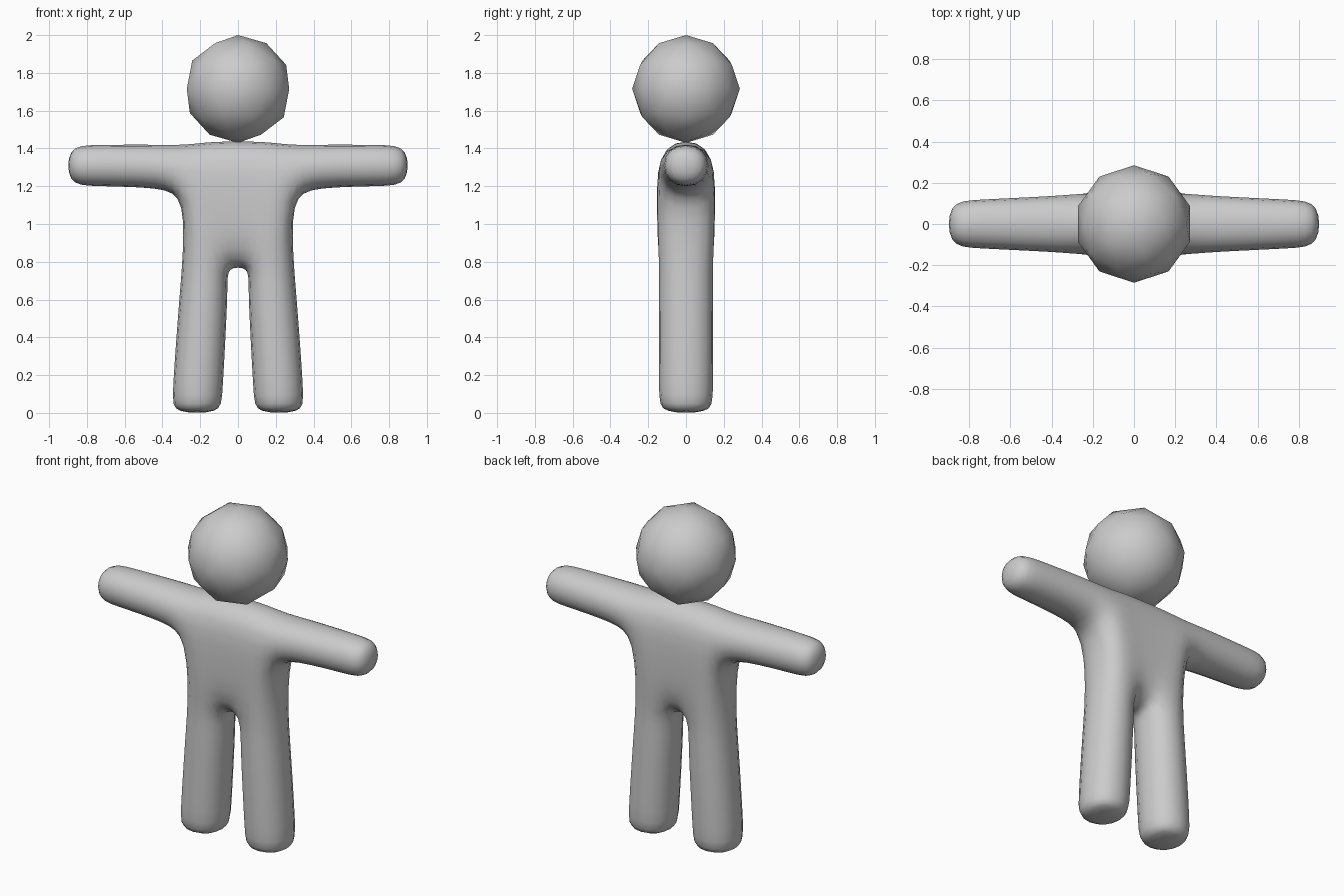
import bpy, bmesh

cube = bpy.data.objects.get("Cube")
if cube:
    bpy.data.objects.remove(cube, do_unlink=True)

# Single plain material
GREY = (0.6, 0.6, 0.6, 1.0)
grey = bpy.data.materials.new("plain_grey")
grey.use_nodes = True
grey.diffuse_color = GREY
grey.node_tree.nodes["Principled BSDF"].inputs["Base Color"].default_value = GREY


def add_object(name, bm):
    mesh = bpy.data.meshes.new(name)
    for face in bm.faces:
        face.smooth = True
    bm.to_mesh(mesh)
    bm.free()
    mesh.materials.append(grey)
    obj = bpy.data.objects.new(name, mesh)
    bpy.context.collection.objects.link(obj)
    return obj


# Head: a low-poly ball with smooth shading
bm = bmesh.new()
bmesh.ops.create_icosphere(bm, subdivisions=2, radius=0.285)
head = add_object("head", bm)
head.location.z = 1.715

# Body cage: left half, as (x, z, half depth)
points = {
    "crotch": (0, 0.755, 0.15), "belly": (0, 1.12, 0.15), "neck": (0, 1.45, 0.15),
    "groin": (0.05, 0.75, 0.15), "chest": (0.14, 1.12, 0.152), "collar": (0.14, 1.45, 0.15),
    "hip": (0.308, 0.75, 0.155), "armpit": (0.283, 1.13, 0.16), "shoulder": (0.28, 1.43, 0.155),
    "thigh_in": (0.04, 0.66, 0.157), "thigh_out": (0.318, 0.66, 0.157),
    "ankle_in": (0.072, 0.08, 0.157), "ankle_out": (0.362, 0.08, 0.157),
    "sole_in": (0.078, -0.006, 0.15), "sole_out": (0.356, -0.006, 0.15),
    "upper_low": (0.4, 1.185, 0.147), "upper_top": (0.4, 1.43, 0.147),
    "wrist_low": (0.77, 1.19, 0.128), "wrist_top": (0.77, 1.43, 0.128),
    "hand_low": (0.91, 1.2, 0.118), "hand_top": (0.91, 1.42, 0.118),
}
panels = [
    ("crotch", "groin", "chest", "belly"), ("belly", "chest", "collar", "neck"),
    ("groin", "hip", "armpit", "chest"), ("chest", "armpit", "shoulder", "collar"),
    ("thigh_in", "thigh_out", "hip", "groin"),
    ("ankle_in", "ankle_out", "thigh_out", "thigh_in"),
    ("sole_in", "sole_out", "ankle_out", "ankle_in"),
    ("armpit", "upper_low", "upper_top", "shoulder"),
    ("upper_low", "wrist_low", "wrist_top", "upper_top"),
    ("wrist_low", "hand_low", "hand_top", "wrist_top"),
]

bm = bmesh.new()
front = {n: bm.verts.new((x, -d, z)) for n, (x, z, d) in points.items()}
back = {n: bm.verts.new((x, d, z)) for n, (x, z, d) in points.items()}
edge_use = {}
for panel in panels:
    bm.faces.new([front[n] for n in panel])
    bm.faces.new([back[n] for n in reversed(panel)])
    for a, b in zip(panel, panel[1:] + panel[:1]):
        edge_use.setdefault(frozenset((a, b)), []).append((a, b))

# Close the rim, leaving the centre line open for the mirror
for uses in edge_use.values():
    a, b = uses[0]
    if len(uses) == 1 and points[a][0] + points[b][0] > 0:
        bm.faces.new((front[b], front[a], back[a], back[b]))
body = add_object("body", bm)

mirror = body.modifiers.new("mirror", "MIRROR")
mirror.use_clip = True
rounding = body.modifiers.new("rounding", "SUBSURF")
rounding.levels = rounding.render_levels = 2
